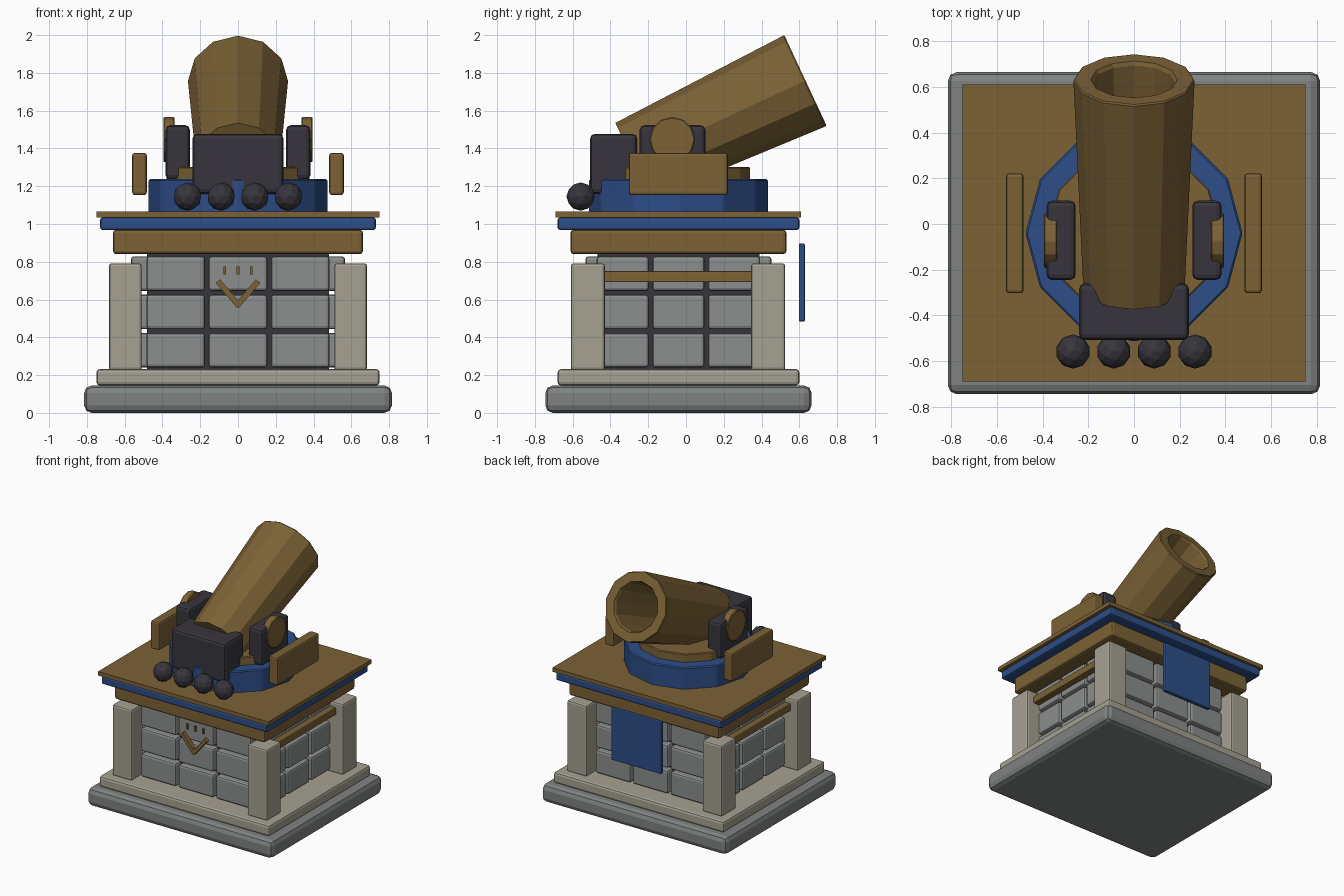
import bpy, bmesh, math
from mathutils import Matrix, Vector

if "Cube" in bpy.data.objects:
    bpy.data.objects.remove(bpy.data.objects["Cube"])

YC = -0.04  # depth centre of the tower


def material(name, rgb):
    m = bpy.data.materials.new(name)
    m.diffuse_color = (*rgb, 1)
    m.use_nodes = True
    m.node_tree.nodes["Principled BSDF"].inputs["Base Color"].default_value = m.diffuse_color
    return m


BRONZE = material("bronze", (0.20, 0.122, 0.036))
BLUE = material("blue", (0.026, 0.075, 0.245))
IRON = material("dark_iron", (0.039, 0.036, 0.046))
STONE = material("grey_stone", (0.262, 0.272, 0.272))
PLINTH = material("plinth_grey", (0.215, 0.225, 0.225))
BEIGE = material("beige_stone", (0.38, 0.355, 0.285))


def finish(name, bm, mat, bevel=0, segments=2):
    if bevel:
        bmesh.ops.bevel(bm, geom=bm.edges[:], offset=bevel, segments=segments,
                        profile=0.5, affect='EDGES', clamp_overlap=True)
    bmesh.ops.recalc_face_normals(bm, faces=bm.faces[:])
    me = bpy.data.meshes.new(name)
    bm.to_mesh(me)
    bm.free()
    me.materials.append(mat)
    ob = bpy.data.objects.new(name, me)
    bpy.context.collection.objects.link(ob)
    return ob


def box(name, x, y, z, mat, bevel=0, segments=2):
    """Box from (min, max) ranges."""
    bm = bmesh.new()
    size = [r[1] - r[0] for r in (x, y, z)]
    mid = [(r[0] + r[1]) / 2 for r in (x, y, z)]
    bmesh.ops.create_cube(bm, size=1, matrix=Matrix.Translation(mid) @ Matrix.Diagonal((*size, 1)))
    return finish(name, bm, mat, bevel, segments)


def slab(name, hx, hy, z, mat, bevel=0):
    return box(name, (-hx, hx), (YC - hy, YC + hy), z, mat, bevel)


def mirrored_box(name, x, y, z, mat, bevel=0):
    box("right_" + name, x, y, z, mat, bevel)
    box("left_" + name, (-x[1], -x[0]), y, z, mat, bevel)


def drum(name, r, sides, depth, matrix, mat, bevel=0):
    bm = bmesh.new()
    bmesh.ops.create_cone(bm, cap_ends=True, segments=sides, radius1=r, radius2=r,
                          depth=depth, matrix=matrix)
    return finish(name, bm, mat, bevel, 1)


# Stepped base
slab("base_plinth", 0.815, 0.705, (0, 0.145), PLINTH, 0.04)
slab("base_step", 0.75, 0.64, (0.145, 0.232), BEIGE, 0.018)

# Tower core with stone blocks on four sides
slab("tower_core", 0.483, 0.428, (0.22, 0.85), IRON)
for row in range(3):
    z = (0.24 + row * 0.203, 0.423 + row * 0.203)
    for col in (-1, 0, 1):
        x = (col * 0.33 - 0.155, col * 0.33 + 0.155)
        y = (YC + col * 0.295 - 0.138, YC + col * 0.295 + 0.138)
        box("front_stone", x, (YC - 0.492, YC - 0.40), z, STONE, 0.016)
        box("back_stone", x, (YC + 0.40, YC + 0.492), z, STONE, 0.016)
        mirrored_box("side_stone", (0.45, 0.567), y, z, STONE, 0.016)

# Corner pillars and side rails
for name, y in (("front_pillar", (-0.61, -0.43)), ("back_pillar", (0.345, 0.525))):
    mirrored_box(name, (0.51, 0.683), y, (0.225, 0.792), BEIGE, 0.014)
mirrored_box("rail", (0.56, 0.62), (-0.44, 0.36), (0.692, 0.75), BRONZE, 0.006)

# Roof layers
slab("roof_beam", 0.662, 0.572, (0.84, 0.97), BRONZE, 0.018)
slab("roof_band", 0.73, 0.64, (0.968, 1.035), BLUE, 0.014)
slab("deck", 0.75, 0.65, (1.035, 1.067), BRONZE)

# Back banner
box("banner", (-0.22, 0.22), (0.597, 0.63), (0.483, 0.897), BLUE, 0.008)

# Front chevron with three notches above it
for side in (-1, 1):
    bm = bmesh.new()
    a, b = Vector((side * 0.1, -0.545, 0.69)), Vector((0, -0.545, 0.573))
    d = b - a
    m = (Matrix.Translation((a + b) / 2) @ Matrix.Rotation(math.atan2(-d.z, d.x), 4, 'Y')
         @ Matrix.Diagonal((d.length + 0.02, 0.035, 0.03, 1)))
    bmesh.ops.create_cube(bm, size=1, matrix=m)
    finish("chevron_bar", bm, BRONZE)
for x in (-0.07, 0, 0.07):
    box("front_notch", (x - 0.007, x + 0.007), (-0.545, -0.525), (0.733, 0.775), BRONZE)

# Turntable
drum("turntable_ring", 0.475, 12, 0.18, Matrix.Translation((0, YC, 1.147)), BLUE, 0.008)
drum("turntable_disc", 0.38, 12, 0.16, Matrix.Translation((0, YC, 1.222)), BRONZE, 0.006)

# Cradle: cheeks, trunnion caps, side guards, breech block
mirrored_box("cheek", (0.255, 0.383), (-0.245, 0.102), (1.235, 1.523), IRON, 0.024)
for side in (-1, 1):
    drum("trunnion_cap", 0.12, 12, 0.058,
         Matrix.Translation((side * 0.365, -0.073, 1.447)) @ Matrix.Rotation(math.pi / 2, 4, 'Y'), BRONZE, 0.005)
mirrored_box("guard", (0.483, 0.56), (-0.303, 0.222), (1.153, 1.377), BRONZE, 0.014)
box("breech_block", (-0.24, 0.24), (-0.507, -0.26), (1.16, 1.477), IRON, 0.024)

# Barrel: tapered twelve-sided tube with an open bore, tilted up to the back
bm = bmesh.new()
profile = [(0.222, 0), (0.259, 0.995), (0.26, 1.007), (0.19, 1.007), (0.18, 0.99), (0.15, 0)]
profile[1:3] = [(0.265, 1.0), (0.26, 1.007)]
rings = [[bm.verts.new((r * math.cos(k * math.pi / 6), r * math.sin(k * math.pi / 6), h))
          for k in range(12)] for r, h in profile]
for i, ring in enumerate(rings):
    nxt = rings[(i + 1) % len(rings)]
    for k in range(12):
        bm.faces.new((ring[k], ring[(k + 1) % 12], nxt[(k + 1) % 12], nxt[k]))
bm.transform(Matrix.Translation((0, -0.28, 1.334)) @ Matrix.Rotation(math.radians(-65), 4, 'X'))
finish("barrel", bm, BRONZE)

# Row of cannonballs
for x in (-0.267, -0.089, 0.089, 0.267):
    bm = bmesh.new()
    bmesh.ops.create_icosphere(bm, subdivisions=2, radius=0.075,
                               matrix=Matrix.Translation((x, -0.558, 1.145)))
    finish("cannonball", bm, IRON)
